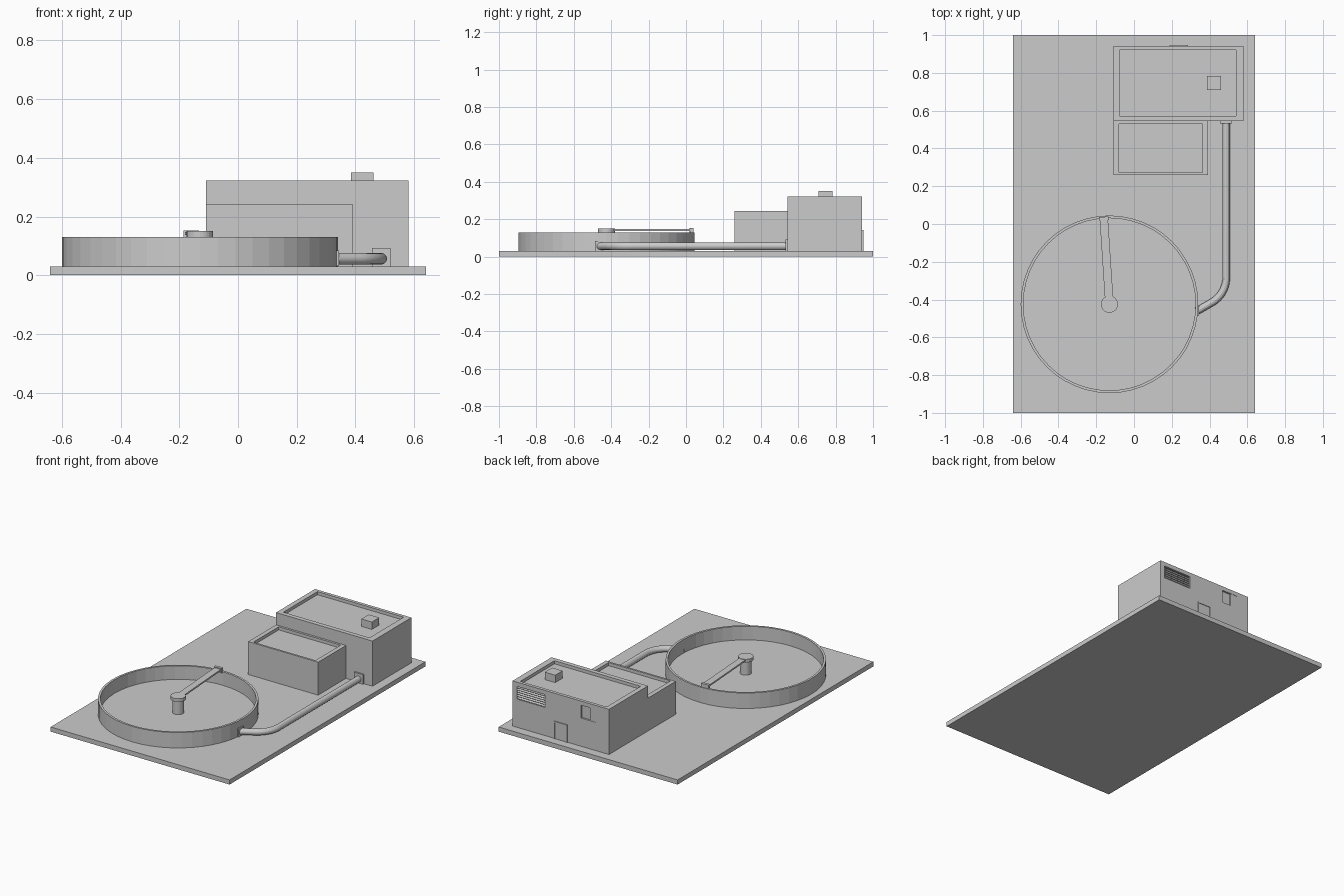
import bpy, bmesh, math
from mathutils import Vector, Matrix

if "Cube" in bpy.data.objects:
    bpy.data.objects.remove(bpy.data.objects["Cube"])


def finish(name, bm):
    bmesh.ops.recalc_face_normals(bm, faces=bm.faces)
    me = bpy.data.meshes.new(name)
    bm.to_mesh(me)
    bm.free()
    ob = bpy.data.objects.new(name, me)
    bpy.context.collection.objects.link(ob)
    return ob


def box(name, x, y, z):
    bm = bmesh.new()
    size = (x[1] - x[0], y[1] - y[0], z[1] - z[0])
    mid = Vector((x[0] + x[1], y[0] + y[1], z[0] + z[1])) / 2
    bmesh.ops.create_cube(bm, size=1, matrix=Matrix.Translation(mid) @ Matrix.Diagonal((*size, 1)))
    return finish(name, bm)


def lathe(name, profile, centre, n):
    """Revolve an open (r, z) profile that may start and end on the axis."""
    bm = bmesh.new()
    vs = [bm.verts.new((centre[0] + r, centre[1], z)) for r, z in profile]
    es = [bm.edges.new(p) for p in zip(vs, vs[1:])]
    bmesh.ops.spin(bm, geom=vs + es, cent=(*centre, 0), axis=(0, 0, 1),
                   angle=math.tau, steps=n)
    bmesh.ops.remove_doubles(bm, verts=bm.verts, dist=1e-5)
    return finish(name, bm)


def cut(ob, x, y, z):
    c = box("cutter", x, y, z)
    c.hide_render = True
    m = ob.modifiers.new("cut", 'BOOLEAN')
    m.operation, m.solver, m.object = 'DIFFERENCE', 'EXACT', c
    bpy.context.view_layer.objects.active = ob
    bpy.ops.object.modifier_apply(modifier=m.name)
    bpy.data.objects.remove(c)


# Ground slab
box("base_slab", (-0.64, 0.64), (-1, 1), (0, 0.03))

# Round tank with raised rim
C = (-0.13, -0.425)
lathe("round_tank", [(0, 0.03), (0.47, 0.03), (0.47, 0.13), (0.456, 0.13),
                     (0.456, 0.042), (0, 0.042)], C, 48)

# Centre column and hub cap
lathe("centre_column", [(0, 0.042), (0.034, 0.042), (0.034, 0.13), (0, 0.13)], C, 24)
lathe("hub_cap", [(0, 0.129), (0.045, 0.129), (0.045, 0.15), (0, 0.15)], C, 24)

# Scraper bridge from hub to rim, with end carriage
tip = Vector((-0.16, 0.03))
d = tip - Vector(C)
turn = Matrix.Translation((*C, 0)) @ Matrix.Rotation(math.atan2(d.y, d.x), 4, 'Z')
L = d.length
for name, x, w, z in (("bridge_arm", (0, L), 0.022, (0.137, 0.147)),
                      ("bridge_carriage", (L - 0.01, L + 0.008), 0.026, (0.122, 0.153))):
    box(name, x, (-w, w), z).data.transform(turn)

# Buildings with recessed roofs
hall = box("main_hall", (-0.109, 0.581), (0.544, 0.942), (0.03, 0.322))
cut(hall, (-0.077, 0.54), (0.573, 0.921), (0.302, 0.4))
annex = box("annex", (-0.109, 0.391), (0.26, 0.544), (0.03, 0.243))
cut(annex, (-0.08, 0.363), (0.273, 0.53), (0.223, 0.3))
box("roof_vent", (0.386, 0.461), (0.709, 0.784), (0.302, 0.35))

# Rear louvre opening and slats
cut(hall, (0.35, 0.55), (0.93, 1), (0.212, 0.295))
for i in range(6):
    s = box("louvre_slat", (0.35, 0.55), (-0.0065, 0.0065), (-0.002, 0.002))
    s.data.transform(Matrix.Translation((0, 0.935, 0.219 + i * 0.0138))
                     @ Matrix.Rotation(math.radians(-35), 4, 'X'))

# Rear window opening with one sliding pane
cut(hall, (-0.023, 0.092), (0.93, 1), (0.212, 0.295))
box("window_pane", (-0.023, 0.027), (0.925, 0.94), (0.212, 0.295))

# Rear door and frame
box("door_panel", (0.195, 0.277), (0.938, 0.944), (0.03, 0.135))
for x in ((0.187, 0.195), (0.277, 0.285)):
    box("door_jamb", x, (0.938, 0.948), (0.03, 0.143))
box("door_head", (0.195, 0.277), (0.938, 0.948), (0.135, 0.143))

# Transfer pipe: straight run, sixty degree bend, short run into the tank
X, Y, R, Z = 0.488, -0.285, 0.15, 0.056
path = [(X, 0.545)]
for i in range(13):
    a = math.radians(60) * i / 12
    path.append((X - R + R * math.cos(a), Y - R * math.sin(a)))
path.append((0.332, path[-1][1] - (path[-1][0] - 0.332) * 0.577))
cu = bpy.data.curves.new("pipe_path", 'CURVE')
cu.dimensions = '3D'
cu.bevel_depth, cu.bevel_resolution, cu.use_fill_caps = 0.02, 4, True
sp = cu.splines.new('POLY')
sp.points.add(len(path) - 1)
for p, (x, y) in zip(sp.points, path):
    p.co = (x, y, Z, 1)
pipe = bpy.data.objects.new("transfer_pipe", cu)
bpy.context.collection.objects.link(pipe)
bpy.ops.object.select_all(action='DESELECT')
bpy.context.view_layer.objects.active = pipe
pipe.select_set(True)
bpy.ops.object.convert(target='MESH')
bpy.ops.object.shade_smooth_by_angle()

# Pipe flanges at hall and tank
box("hall_flange", (0.456, 0.52), (0.533, 0.546), (0.03, 0.092))
f = box("tank_flange", (-0.007, 0.007), (-0.026, 0.026), (0.031, 0.084))
f.data.transform(Matrix.Translation((0.338, path[-1][1] + 0.002, 0)))
